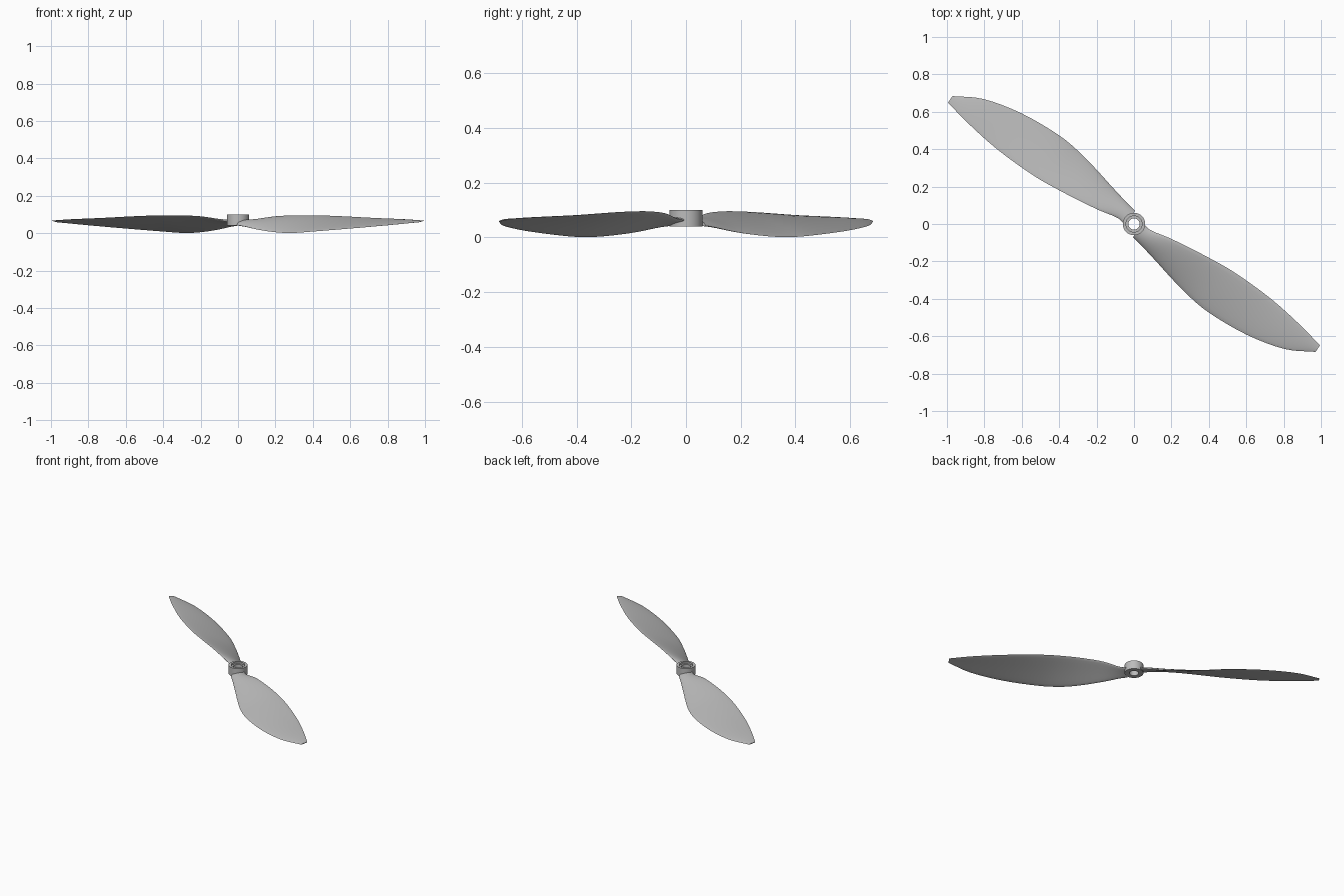
import bpy, bmesh, math
from mathutils import Vector, Matrix

if "Cube" in bpy.data.objects:
    bpy.data.objects.remove(bpy.data.objects["Cube"])

grey = bpy.data.materials.new("light grey plastic")
grey.use_nodes = True
colour = (0.5, 0.5, 0.5, 1)
grey.diffuse_color = colour
grey.node_tree.nodes["Principled BSDF"].inputs["Base Color"].default_value = colour


def add_object(name, bm, angle):
    bmesh.ops.recalc_face_normals(bm, faces=bm.faces)
    mesh = bpy.data.meshes.new(name)
    bm.to_mesh(mesh)
    bm.free()
    mesh.materials.append(grey)
    obj = bpy.data.objects.new(name, mesh)
    bpy.context.collection.objects.link(obj)
    bpy.ops.object.select_all(action="DESELECT")
    obj.select_set(True)
    bpy.context.view_layer.objects.active = obj
    bpy.ops.object.shade_smooth_by_angle(angle=math.radians(angle))
    return obj


def bridge(bm, a, b):
    for i in range(len(a)):
        j = (i + 1) % len(a)
        bm.faces.new((a[i], a[j], b[j], b[i]))


def spline(keys, steps):
    """Catmull-Rom samples through rows of values."""
    rows = [Vector(k) for k in keys]
    rows = [2 * rows[0] - rows[1]] + rows + [2 * rows[-1] - rows[-2]]
    out = []
    for a, b, c, d in zip(rows, rows[1:], rows[2:], rows[3:]):
        for k in range(steps):
            u = k / steps
            out.append(0.5 * (2 * b + (c - a) * u + (2 * a - 5 * b + 4 * c - d) * u**2
                              + (3 * b - a - 3 * c + d) * u**3))
    return out + [rows[-2]]


# Blade stations: distance, low edge offset, low edge z, high edge offset, high edge z, thickness
STATIONS = [
    (0.035, -0.062, 0.043, 0.034, 0.062, 0.022),
    (0.09, -0.072, 0.036, 0.022, 0.068, 0.020),
    (0.20, -0.097, 0.018, 0.044, 0.088, 0.016),
    (0.33, -0.129, 0.005, 0.062, 0.095, 0.014),
    (0.45, -0.154, 0.001, 0.076, 0.095, 0.013),
    (0.60, -0.169, 0.009, 0.086, 0.091, 0.012),
    (0.83, -0.154, 0.025, 0.078, 0.081, 0.010),
    (1.04, -0.104, 0.043, 0.049, 0.074, 0.008),
    (1.187, -0.024, 0.059, 0.018, 0.067, 0.004),
]
ALONG = Vector((0.83, -0.56, 0)).normalized()
ACROSS = Vector((-ALONG.y, ALONG.x, 0))
CHORD = 10


def make_blade(name, turn):
    bm = bmesh.new()
    rings = []
    for dist, s0, z0, s1, z1, thick in spline(STATIONS, 4):
        low = ALONG * dist + ACROSS * s0 + Vector((0, 0, z0))
        high = ALONG * dist + ACROSS * s1 + Vector((0, 0, z1))
        lift = ALONG.cross(high - low).normalized()
        ring = []
        for i in range(2 * CHORD):
            a = math.pi * i / CHORD
            u = 0.5 - 0.5 * math.cos(a)
            # cambered section with rounded edges
            off = thick * (0.5 * math.sin(a) + 0.35 * math.sin(a) ** 2)
            ring.append(bm.verts.new(low.lerp(high, u) + lift * off))
        rings.append(ring)
    for a, b in zip(rings, rings[1:]):
        bridge(bm, a, b)
    bm.faces.new(rings[0])
    bm.faces.new(rings[-1])
    bm.transform(Matrix.Rotation(turn, 4, "Z"))
    return add_object(name, bm, 45)


make_blade("front_blade", 0)
make_blade("back_blade", math.pi)

# Hub: turned ring with a counterbored top and a shaft hole
PROFILE = [(0.03, 0.04), (0.06, 0.04), (0.06, 0.1), (0.043, 0.1), (0.043, 0.088), (0.03, 0.088)]
SIDES = 40
bm = bmesh.new()
loops = [[bm.verts.new((r * math.cos(2 * math.pi * i / SIDES), r * math.sin(2 * math.pi * i / SIDES), z))
          for i in range(SIDES)] for r, z in PROFILE]
for k, loop in enumerate(loops):
    bridge(bm, loop, loops[(k + 1) % len(loops)])
add_object("hub", bm, 30)
